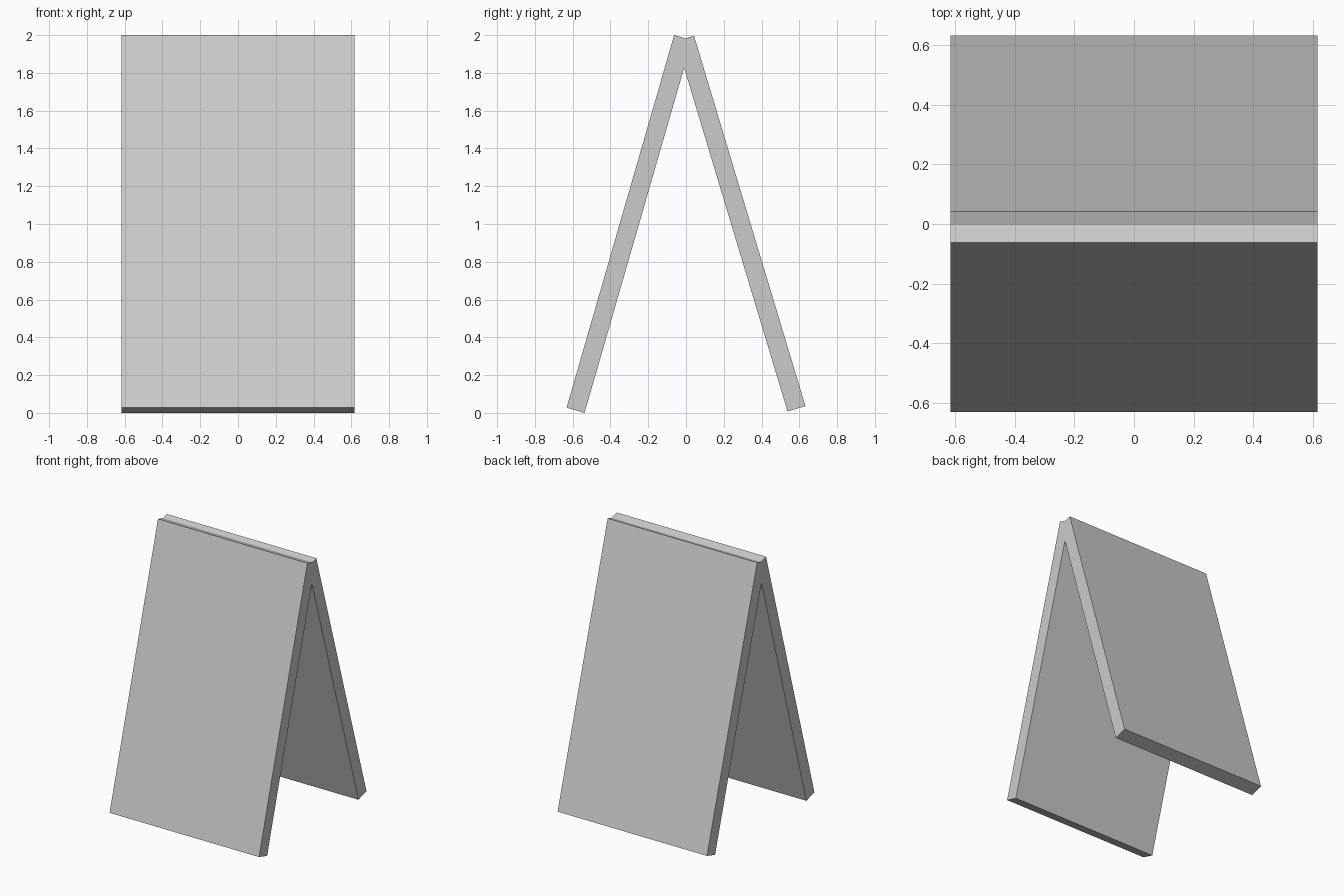
import bpy
from math import radians

if "Cube" in bpy.data.objects:
    bpy.data.objects.remove(bpy.data.objects["Cube"])

WIDTH, THICK = 1.232, 0.099


def board(name, y, z, length, tilt):
    """Flat rectangular panel leaning about the x axis."""
    bpy.ops.mesh.primitive_cube_add(size=1, location=(0, y, z),
                                    rotation=(radians(tilt), 0, 0))
    ob = bpy.context.object
    ob.name = name
    ob.scale = (WIDTH, THICK, length)
    bpy.ops.object.transform_apply(location=False, rotation=False, scale=True)
    return ob


# Two panels crossing at the ridge, the back one leaning slightly more
board("front_panel", -0.300, 1.000, 2.053, -16.1)
board("back_panel", 0.290, 1.002, 2.047, 16.75)
